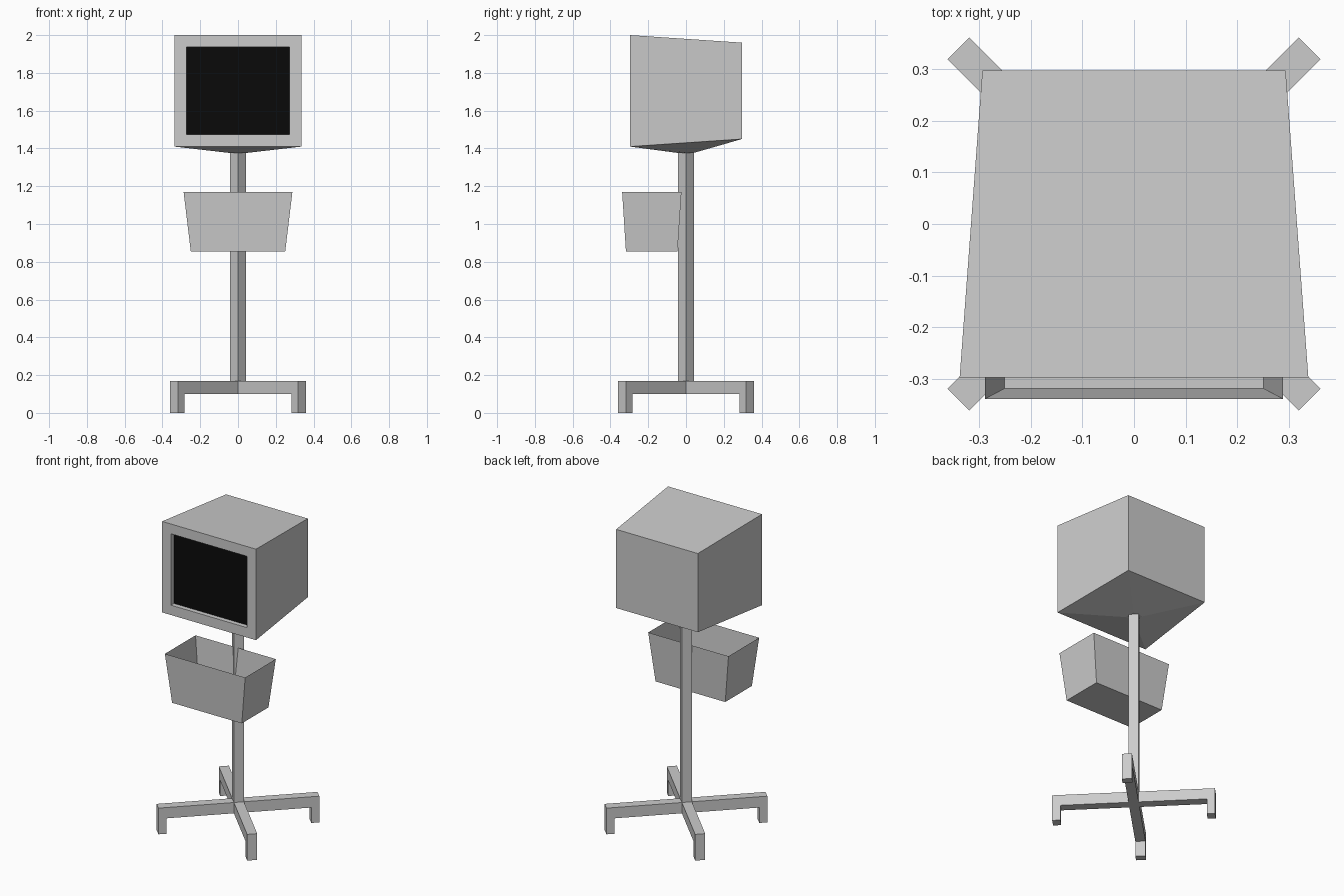
import bpy, bmesh
from math import radians, sqrt
from mathutils import Matrix, Vector

if "Cube" in bpy.data.objects:
    bpy.data.objects.remove(bpy.data.objects["Cube"])


def finish(name, bm, recalc=True):
    if recalc:
        bmesh.ops.recalc_face_normals(bm, faces=bm.faces)
    mesh = bpy.data.meshes.new(name)
    bm.to_mesh(mesh)
    bm.free()
    obj = bpy.data.objects.new(name, mesh)
    bpy.context.collection.objects.link(obj)
    return obj


def rect_xz(hw, y, z0, z1):
    return [(-hw, y, z0), (hw, y, z0), (hw, y, z1), (-hw, y, z1)]


def rect_xy(hw, y0, y1, z):
    return [(-hw, y0, z), (hw, y0, z), (hw, y1, z), (-hw, y1, z)]


def loft(bm, a, b):
    """Join two four-sided rings; returns both rings of vertices."""
    a = [bm.verts.new(p) for p in a]
    b = [bm.verts.new(p) for p in b]
    for i in range(4):
        j = (i + 1) % 4
        bm.faces.new((a[i], a[j], b[j], b[i]))
    return a, b


# Monitor case: tapers to the rear, with a hopper-shaped underside
bm = bmesh.new()
front, back = loft(bm, rect_xz(0.337, -0.297, 1.41, 2.0),
                   rect_xz(0.293, 0.297, 1.45, 1.96))
front_face = bm.faces.new(front)
bm.faces.new(back)
bmesh.ops.recalc_face_normals(bm, faces=bm.faces)
bm.faces.ensure_lookup_table()
under = bm.faces[0]
rim = [front[0], front[1], back[1], back[0]]
bm.faces.remove(under)
neck = [bm.verts.new(p) for p in rect_xy(0.035, -0.035, 0.035, 1.375)]
for i in range(4):
    j = (i + 1) % 4
    bm.faces.new((rim[i], rim[j], neck[j], neck[i]))
bm.faces.new(neck)
bmesh.ops.recalc_face_normals(bm, faces=bm.faces)

# Recessed screen opening
bmesh.ops.inset_region(bm, faces=[front_face], thickness=0.09)
opening = bmesh.ops.extrude_discrete_faces(bm, faces=[front_face])["faces"][0]
bmesh.ops.translate(bm, verts=opening.verts, vec=(0, 0.03, 0))
screen_corners = [v.co.copy() for v in opening.verts]
bmesh.ops.delete(bm, geom=[opening], context="FACES_ONLY")
finish("monitor_case", bm, recalc=False)

# Black screen
bm = bmesh.new()
face = bm.faces.new([bm.verts.new(c) for c in screen_corners])
face.normal_update()
if face.normal.y > 0:
    face.normal_flip()
screen = finish("screen", bm, recalc=False)
black = bpy.data.materials.new("screen_black")
black.diffuse_color = (0.003, 0.003, 0.003, 1)
black.use_nodes = True
black.node_tree.nodes["Principled BSDF"].inputs["Base Color"].default_value = black.diffuse_color
screen.data.materials.append(black)

# Open thin-walled basket hung on the front of the pole
bm = bmesh.new()
bottom, top = loft(bm, rect_xy(0.25, -0.318, -0.045, 0.855),
                   rect_xy(0.288, -0.338, -0.024, 1.17))
bm.faces.new(bottom[::-1])
finish("basket", bm, recalc=False)

# Square pole turned on its corner
half = 0.03
bm = bmesh.new()
size = Matrix.Diagonal((2 * half, 2 * half, 1.29, 1))
bmesh.ops.create_cube(bm, size=1, matrix=Matrix.Translation((0, 0, 0.745))
                      @ Matrix.Rotation(radians(45), 4, "Z") @ size)
finish("pole", bm)

# Four diagonal legs, each an L profile with a short foot
profile = [(half, 0.17), (0.48, 0.17), (0.48, 0), (0.432, 0),
           (0.432, 0.10), (half, 0.10)]
for n, label in enumerate(("back_right", "back_left",
                           "front_left", "front_right")):
    bm = bmesh.new()
    leg = bm.faces.new([bm.verts.new((r, -half, z)) for r, z in profile])
    ext = bmesh.ops.extrude_face_region(bm, geom=[leg])["geom"]
    bmesh.ops.translate(bm, vec=(0, 2 * half, 0),
                        verts=[v for v in ext if isinstance(v, bmesh.types.BMVert)])
    bmesh.ops.rotate(bm, verts=bm.verts, cent=(0, 0, 0),
                     matrix=Matrix.Rotation(radians(45 + 90 * n), 3, "Z"))
    finish(label + "_leg", bm)
